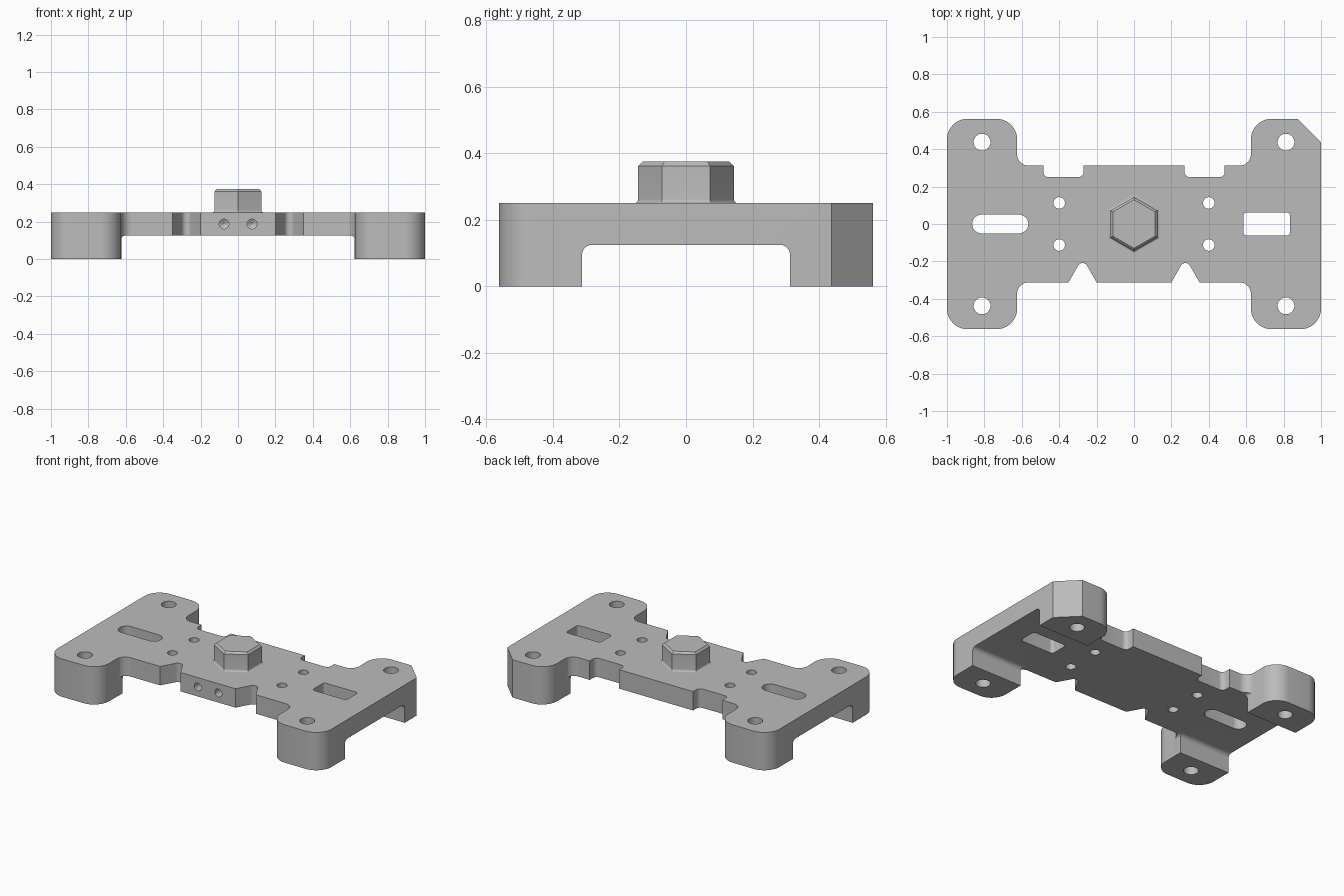
import bpy, bmesh, math
from mathutils import Vector

cube = bpy.data.objects.get("Cube")
if cube:
    bpy.data.objects.remove(cube, do_unlink=True)

grey = bpy.data.materials.new("machined grey")
grey.use_nodes = True
grey.diffuse_color = (0.5, 0.5, 0.5, 1)
grey.node_tree.nodes["Principled BSDF"].inputs["Base Color"].default_value = (0.5, 0.5, 0.5, 1)


def finish(bm, name):
    bmesh.ops.recalc_face_normals(bm, faces=bm.faces)
    mesh = bpy.data.meshes.new(name)
    bm.to_mesh(mesh)
    bm.free()
    mesh.materials.append(grey)
    ob = bpy.data.objects.new(name, mesh)
    bpy.context.collection.objects.link(ob)
    return ob


def rounded(corners, steps=10):
    """Fillet each (x, y, radius) corner of a closed outline."""
    out = []
    for i, (x, y, r) in enumerate(corners):
        p = Vector((x, y))
        if r == 0:
            out.append(p)
            continue
        a = (Vector(corners[i - 1][:2]) - p).normalized()
        b = (Vector(corners[(i + 1) % len(corners)][:2]) - p).normalized()
        half = a.angle(b) / 2
        centre = p + (a + b).normalized() * r / math.sin(half)
        start = p + a * r / math.tan(half) - centre
        end = p + b * r / math.tan(half) - centre
        sweep = math.pi - 2 * half
        for k in range(steps + 1):
            t = sweep * k / steps
            out.append(centre + (start * math.sin(sweep - t) + end * math.sin(t)) / math.sin(sweep))
    return out


def prism(name, outline, lo, hi, axis="z"):
    place = {"z": lambda a, b, c: (a, b, c),
             "x": lambda a, b, c: (c, a, b),
             "y": lambda a, b, c: (a, c, b)}[axis]
    bm = bmesh.new()
    low = [bm.verts.new(place(p[0], p[1], lo)) for p in outline]
    high = [bm.verts.new(place(p[0], p[1], hi)) for p in outline]
    bm.faces.new(low)
    bm.faces.new(high)
    for i in range(len(low)):
        bm.faces.new((low[i - 1], low[i], high[i], high[i - 1]))
    return finish(bm, name)


def stack(name, sides, rings, phase=0.0):
    """Capped rings of (radius, height) joined into a solid."""
    bm = bmesh.new()
    loops = [[bm.verts.new((r * math.cos(phase + math.tau * k / sides),
                            r * math.sin(phase + math.tau * k / sides), z))
              for k in range(sides)] for r, z in rings]
    bm.faces.new(loops[0])
    bm.faces.new(loops[-1])
    for a, b in zip(loops, loops[1:]):
        for k in range(sides):
            bm.faces.new((a[k - 1], a[k], b[k], b[k - 1]))
    return finish(bm, name)


def box(x0, x1, y0, y1, r):
    return rounded([(x0, y0, r), (x1, y0, r), (x1, y1, r), (x0, y1, r)])


def cut(target, cutter):
    bpy.context.view_layer.objects.active = target
    mod = target.modifiers.new("cut", "BOOLEAN")
    mod.operation, mod.solver, mod.object = "DIFFERENCE", "EXACT", cutter
    bpy.ops.object.modifier_apply(modifier=mod.name)
    bpy.data.objects.remove(cutter, do_unlink=True)


# Plate outline, right half of the back and front edges
FX, EY, FY, TOP, FLOOR = 0.625, 0.3125, 0.5625, 0.25, 0.125
notch = [(0.27, EY, 0), (0.27, 0.25, 0.03), (0.485, 0.25, 0.03), (0.485, EY, 0)]
vee = [(0.2, -EY, 0), (0.275, -0.18, 0.028), (0.35, -EY, 0)]
back_foot = [(FX, EY, 0.06), (FX, FY, 0.11)]
front_foot = [(FX, -EY, 0.06), (FX, -FY, 0.11), (1, -FY, 0.11)]


def mirrored(pts):
    return [(-x, y, r) for x, y, r in reversed(pts)]


back_right = notch + back_foot + [(0.875, FY, 0), (1, 0.4375, 0)]
back_left = mirrored(notch + back_foot + [(1, FY, 0.11)])
front = vee + front_foot
outline = back_left + back_right + list(reversed(front)) + list(reversed(mirrored(front)))
plate = prism("base_plate", rounded(outline), 0, TOP)

# Clearance under the plate, leaving four feet
for half, axis, r in ((0.624, "y", 0.02), (EY, "x", 0.03)):
    channel = rounded([(-half, -0.1, 0), (half, -0.1, 0), (half, FLOOR, r), (-half, FLOOR, r)])
    cut(plate, prism("channel_cutter", channel, -1.2, 1.2, axis))

# Bolt holes, slot and window
for sx in (-1, 1):
    for sy in (-1, 1):
        for x, y, r in ((0.8125, 0.4375, 0.045), (0.4, 0.1125, 0.031)):
            hole = stack("hole_cutter", 40, [(r, -0.1), (r, 0.4)])
            hole.location = (sx * x, sy * y, 0)
            cut(plate, hole)
cut(plate, prism("slot_cutter", box(-0.865, -0.565, -0.05, 0.05, 0.0499), -0.1, 0.4))
cut(plate, prism("window_cutter", box(0.585, 0.835, -0.0625, 0.0625, 0.02), -0.1, 0.4))

# Blind drilled holes in the front edge
for sx in (-1, 1):
    drill = stack("drill_cutter", 32, [(0.026, -0.1), (0.026, 0.1), (0.001, 0.115)])
    drill.rotation_euler.x = -math.pi / 2
    drill.location = (sx * 0.075, -EY, 0.1875)
    bpy.context.view_layer.update()
    cut(plate, drill)

# Hexagonal boss with a base fillet and chamfered top
R = 0.144
flare = [(R + 0.012 * (1 - math.sin(t)), TOP + 0.012 * (1 - math.cos(t)))
         for t in (math.pi / 2 * k / 4 for k in range(5))]
boss = stack("hex_boss", 6, [(R + 0.012, TOP - 0.005)] + flare + [(R, 0.362), (R - 0.014, 0.375)],
             math.pi / 2)

for ob in (plate, boss):
    bpy.ops.object.select_all(action="DESELECT")
    ob.select_set(True)
    bpy.context.view_layer.objects.active = ob
    bpy.ops.object.shade_smooth_by_angle(angle=math.radians(30))
